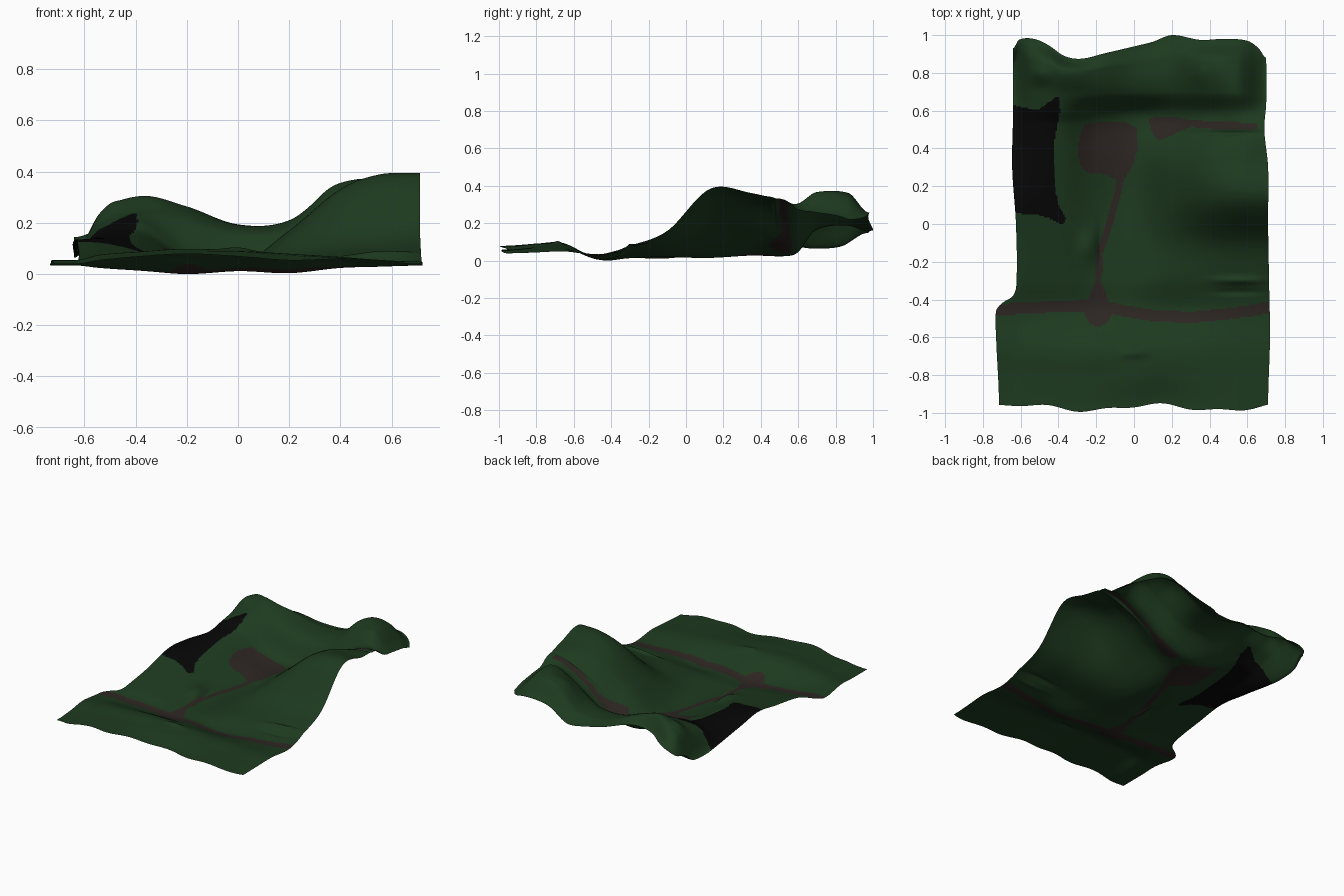
import bpy, math
from mathutils import Vector

# ---- control profiles: heights at (row y, column x) ----
COLS = [-.64, -.54, -.38, -.2, 0, .2, .4, .55, .7]
ROWS = [
    (-1.0, (.045, .06, .075, .085, .075, .06, .065, .06, .045)),
    (-.82, (.05, .07, .085, .095, .095, .08, .07, .06, .05)),
    (-.66, (.06, .08, .09, .10, .09, .08, .07, .06, .055)),
    (-.46, (.04, .03, .02, .01, .02, .01, .03, .035, .04)),
    (-.30, (.07, .065, .05, .02, .03, .05, .07, .075, .085)),
    (-.10, (.10, .10, .08, .03, .03, .08, .13, .15, .165)),
    (.13, (.14, .14, .11, .04, .03, .16, .32, .38, .39)),
    (.35, (.12, .15, .14, .06, .04, .17, .32, .365, .36)),
    (.53, (.09, .16, .17, .07, .03, .09, .23, .31, .33)),
    (.60, (.08, .18, .21, .11, .05, .10, .23, .31, .28)),
    (.70, (.07, .20, .25, .22, .17, .19, .32, .37, .265)),
    (.88, (.085, .24, .31, .27, .20, .215, .355, .35, .245)),
    (1.0, (.15, .18, .21, .23, .18, .17, .25, .26, .225)),
]
BACK = ([-.64, -.61, -.53, -.45, -.37, -.28, -.15, 0, .1, .2, .35, .48, .6, .66, .7],
        [.93, .975, .98, .945, .89, .875, .905, .94, .965, 1.0, .975, .98, .97, .93, .88])
LEFT = ([-1, -.6, -.46, -.42, -.38, -.3, 0, .3, .6, 1],
        [-.715, -.73, -.73, -.70, -.64, -.622, -.625, -.645, -.64, -.64])
RIGHT = ([-1, -.6, -.3, 0, .3, .5, .65, 1], [.71, .72, .715, .71, .71, .69, .70, .70])


def curve(xs, ys, x):
    """Smooth curve through points (cubic Hermite)."""
    x = min(max(x, xs[0]), xs[-1])
    i = 0
    while i < len(xs) - 2 and x > xs[i + 1]:
        i += 1

    def slope(k):
        if k == 0 or k == len(xs) - 1:
            return 0
        return (ys[k + 1] - ys[k - 1]) / (xs[k + 1] - xs[k - 1])
    h = xs[i + 1] - xs[i]
    t = (x - xs[i]) / h
    a, b = slope(i) * h, slope(i + 1) * h
    d = ys[i + 1] - ys[i]
    return ys[i] + t * (a + t * ((3 * d - 2 * a - b) + t * (a + b - 2 * d)))


# small mounds and gullies: x, y, radius x, radius y, height
BUMPS = [(0, -.69, .07, .03, .015), (-.24, -.12, .05, .08, .025), (-.18, -.12, .02, .1, -.015),
         (.55, -.3, .12, .02, .02), (.55, -.36, .12, .015, -.01), (-.5, .8, .05, .05, .02),
         (.5, .48, .15, .012, -.02), (.35, .8, .05, .06, .01)]
ROW_Y = [r[0] for r in ROWS]


def height(x, y):
    z = curve(ROW_Y, [curve(COLS, r[1], x) for r in ROWS], y)
    for bx, by, rx, ry, h in BUMPS:
        z += h * math.exp(-((x - bx) / rx) ** 2 - ((y - by) / ry) ** 2)
    return z


# ---- painted regions ----
POND = [(-.7, .64), (-.55, .61), (-.5, .61), (-.43, .66), (-.4, .68), (-.39, .6), (-.425, .42),
        (-.42, .2), (-.4, .1), (-.36, .03), (-.38, -.005), (-.45, .03), (-.52, .05), (-.7, .06)]
CLEARING = [(-.3, .38), (-.29, .46), (-.26, .53), (-.15, .545), (-.04, .54), (.015, .51),
            (.02, .4), (-.01, .3), (-.05, .24), (-.09, .23), (-.14, .26), (-.24, .27), (-.28, .3)]
LEDGE = [(.08, .56), (.09, .49), (.13, .44), (.2, .47), (.3, .515), (.45, .5), (.65, .5),
         (.65, .535), (.45, .54), (.3, .55), (.2, .57)]
ROAD = [(-.74, -.455), (-.45, -.44), (-.2, -.43), (-.05, -.46), (.1, -.485),
        (.3, -.495), (.5, -.475), (.74, -.44)]
TRAIL = [(-.19, -.43), (-.19, -.3), (-.18, -.15), (-.13, 0), (-.09, .15), (-.06, .28)]


def inside(poly, x, y):
    hit = False
    for (x1, y1), (x2, y2) in zip(poly, poly[1:] + poly[:1]):
        if (y1 > y) != (y2 > y) and x < x1 + (y - y1) * (x2 - x1) / (y2 - y1):
            hit = not hit
    return hit


def near(path, x, y, width):
    p = Vector((x, y))
    for a, b in zip(path, path[1:]):
        a, b = Vector(a), Vector(b)
        t = min(1, max(0, (p - a).dot(b - a) / (b - a).length_squared))
        if (p - a - (b - a) * t).length < width:
            return True
    return False


def paint(x, y):
    if inside(POND, x, y):
        return 2
    trail = .018 + max(0, -.31 - y) * .4
    if (near(ROAD, x, y, .03) or near(TRAIL, x, y, trail)
            or inside(CLEARING, x, y) or inside(LEDGE, x, y)):
        return 1
    return 0


# ---- terrain sheet ----
NX, NY = 170, 240
verts, faces = [], []
for j in range(NY + 1):
    t = -1 + 2 * j / NY
    xl, xr = curve(*LEFT, t), curve(*RIGHT, t)
    for i in range(NX + 1):
        x = xl + (xr - xl) * i / NX
        y = t
        if t > .5:        # wavy back edge
            y = .5 + (t - .5) / .5 * (curve(*BACK, x) - .5)
            # keep the foot of the back ridge straight, bend only the rim
            k = (t - .5) / .5
            y = t + (y - t) * k
        elif t < -.6:     # gently wavy front edge
            front = -.972 + .016 * math.sin(x * 9 + .6) - .008 * math.cos(x * 21)
            y = -.6 + (t + .6) / -.4 * (front + .6)
        verts.append((x, y, height(x, t)))
for j in range(NY):
    for i in range(NX):
        a = j * (NX + 1) + i
        faces.append((a, a + 1, a + NX + 2, a + NX + 1))
low = min(v[2] for v in verts)
mesh = bpy.data.meshes.new("terrain")
mesh.from_pydata([(x, y, z - low) for x, y, z in verts], [], faces)
for name, col in (("grass_green", (.0125, .042, .0135)), ("dirt_brown", (.026, .019, .016)),
                  ("black_water", (.002, .002, .0022))):
    m = bpy.data.materials.new(name)
    m.diffuse_color = (*col, 1)
    mesh.materials.append(m)
for p in mesh.polygons:
    p.material_index = paint(p.center.x, p.center.y)
    p.use_smooth = True
terrain = bpy.data.objects.new("terrain", mesh)
bpy.context.collection.objects.link(terrain)
